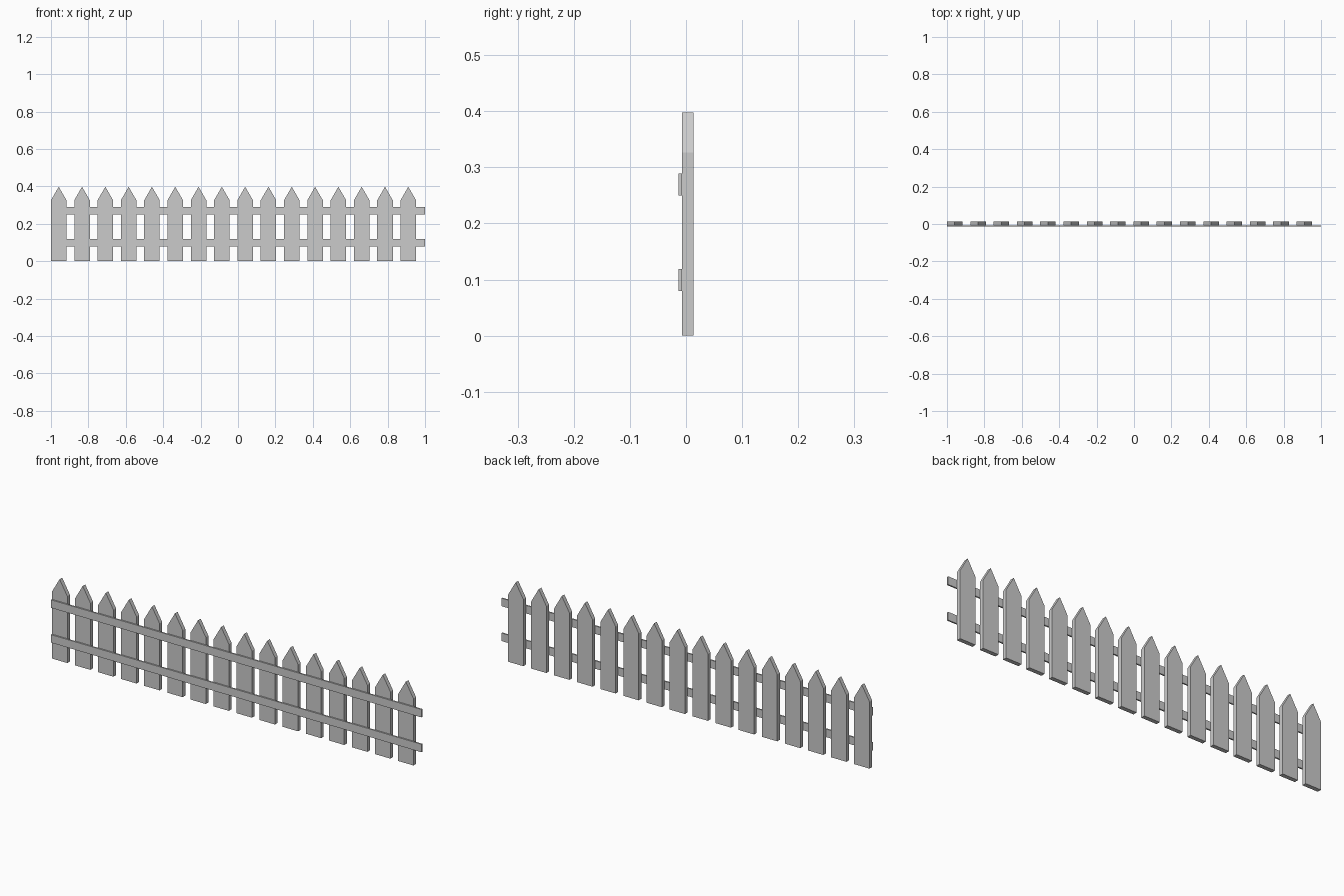
import bpy, bmesh

if "Cube" in bpy.data.objects:
    bpy.data.objects.remove(bpy.data.objects["Cube"])

grey = bpy.data.materials.new("plain grey")
grey.diffuse_color = (0.6, 0.6, 0.6, 1)
grey.use_nodes = True
grey.node_tree.nodes["Principled BSDF"].inputs["Base Color"].default_value = grey.diffuse_color


def extrude_profile(name, points, y0, y1):
    """Solid made from an x-z outline extruded along y."""
    bm = bmesh.new()
    face = bm.faces.new([bm.verts.new((x, y0, z)) for x, z in points])
    new = bmesh.ops.extrude_face_region(bm, geom=[face])["geom"]
    moved = [v for v in new if isinstance(v, bmesh.types.BMVert)]
    bmesh.ops.translate(bm, verts=moved, vec=(0, y1 - y0, 0))
    bmesh.ops.recalc_face_normals(bm, faces=bm.faces)
    mesh = bpy.data.meshes.new(name)
    bm.to_mesh(mesh)
    bm.free()
    mesh.materials.append(grey)
    obj = bpy.data.objects.new(name, mesh)
    bpy.context.collection.objects.link(obj)
    return obj


# Sixteen pointed pickets
COUNT, STEP, HALF = 16, 0.1246, 0.0415
for i in range(COUNT):
    x = -1 + HALF + i * STEP
    outline = [(x - HALF, 0), (x + HALF, 0), (x + HALF, 0.326),
               (x, 0.398), (x - HALF, 0.326)]
    extrude_profile(f"picket_{i + 1}", outline, -0.0067, 0.0133)

# Two rails across the front
for name, z0, z1 in (("lower_rail", 0.08, 0.119), ("upper_rail", 0.25, 0.289)):
    extrude_profile(name, [(-1, z0), (1, z0), (1, z1), (-1, z1)], -0.0137, -0.0067)
